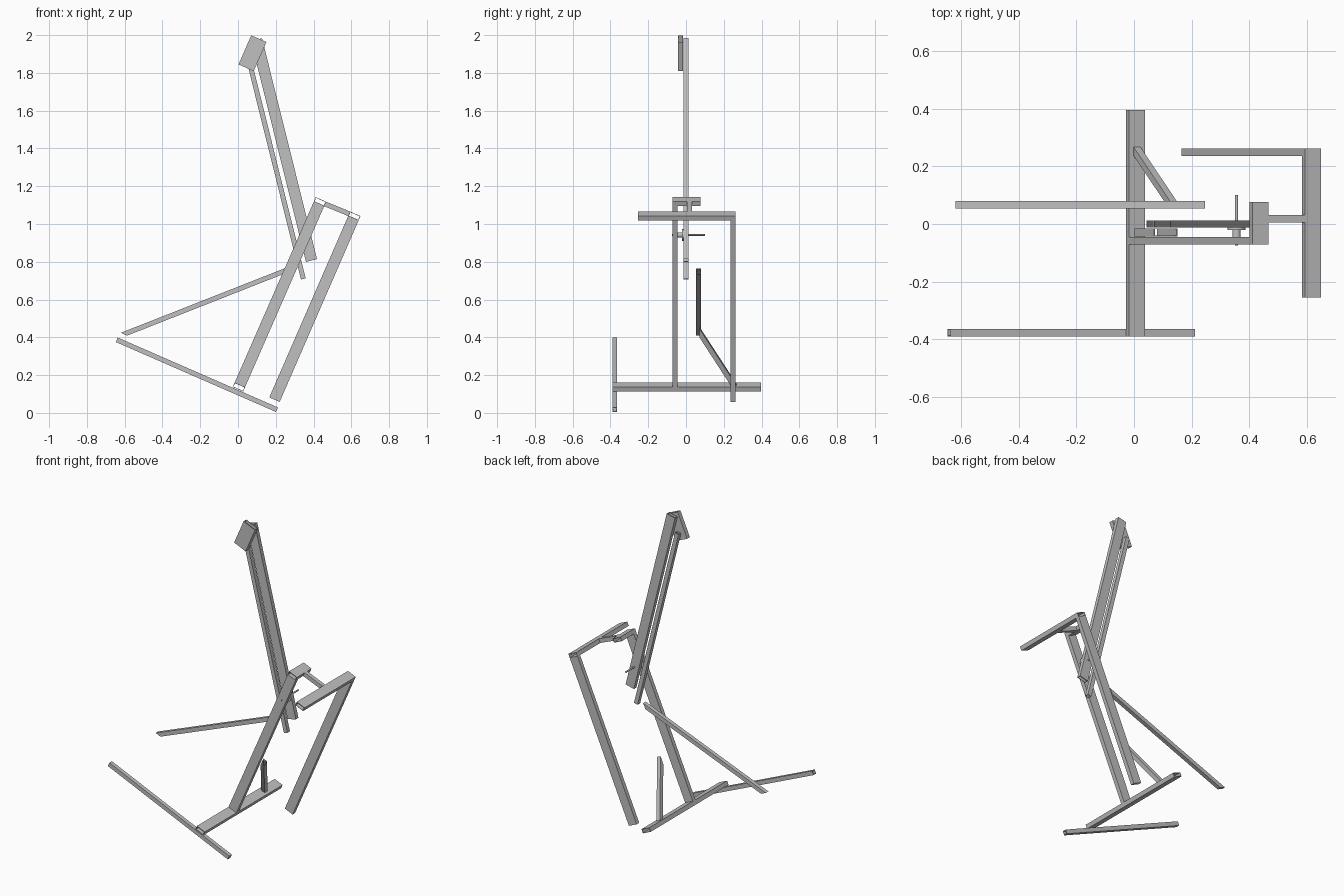
import bpy, bmesh, math
from mathutils import Vector

cube = bpy.data.objects.get("Cube")
if cube:
    bpy.data.objects.remove(cube, do_unlink=True)

grey = bpy.data.materials.new("steel grey")
grey.use_nodes = True
COLOUR = (0.53, 0.53, 0.53, 1)
grey.diffuse_color = COLOUR
grey.node_tree.nodes["Principled BSDF"].inputs["Base Color"].default_value = COLOUR

WALL = 0.003
T = 0.026      # tube thickness
W = 0.06       # tube width
Y = Vector((0, 1, 0))
TILT = math.radians(66.4)
U = Vector((math.cos(TILT), 0, math.sin(TILT)))    # along the tilted post
V = Vector((math.sin(TILT), 0, -math.cos(TILT)))   # across the tilted post
M = Vector((-0.2414, 0, 0.9704))                   # along the mast


def P(x, y, z):
    return Vector((x, y, z))


def finish(name, bm):
    bmesh.ops.recalc_face_normals(bm, faces=bm.faces)
    mesh = bpy.data.meshes.new(name)
    bm.to_mesh(mesh)
    bm.free()
    mesh.materials.append(grey)
    ob = bpy.data.objects.new(name, mesh)
    bpy.context.collection.objects.link(ob)
    return ob


def tube(name, p0, p1, side, w, d, cut0=0, cut1=0):
    """Open rectangular tube; w along side, d across it, ends mitred by the cuts."""
    axis = (p1 - p0).normalized()
    side = (side - axis * side.dot(axis)).normalized()
    other = axis.cross(side)
    bm = bmesh.new()
    rings = []
    for p, cut in ((p0, cut0), (p1, cut1)):
        for inset in (0, WALL):
            a, b = w / 2 - inset, d / 2 - inset
            rings.append([bm.verts.new(p + side * i * a + other * j * b + axis * i * a * cut)
                          for i, j in ((-1, -1), (1, -1), (1, 1), (-1, 1))])
    out0, in0, out1, in1 = rings
    for r, s in ((out0, out1), (out1, in1), (in1, in0), (in0, out0)):
        for k in range(4):
            n = (k + 1) % 4
            bm.faces.new((r[k], r[n], s[n], s[k]))
    return finish(name, bm)


def rod(name, x, z, y0, y1, radius, sides=24):
    """Round bar along y."""
    bm = bmesh.new()
    bmesh.ops.create_cone(bm, cap_ends=True, segments=sides, radius1=radius,
                          radius2=radius, depth=y1 - y0)
    for v in bm.verts:
        v.co = Vector((x + v.co.x, (y0 + y1) / 2 + v.co.z, z + v.co.y))
    ob = finish(name, bm)
    for f in ob.data.polygons:
        f.use_smooth = len(f.vertices) == 4
    for e in ob.data.edges:
        a, b = (ob.data.vertices[i].co.y for i in e.vertices)
        e.use_edge_sharp = abs(a - b) < 1e-5
    return ob


def drill(ob, holes):
    """Cut round through holes along y."""
    for x, z, radius in holes:
        cutter = rod("hole_cutter", x, z, -0.3, 0.3, radius, 20)
        cutter.hide_render = True
        mod = ob.modifiers.new("hole", 'BOOLEAN')
        mod.operation = 'DIFFERENCE'
        mod.solver = 'EXACT'
        mod.object = cutter
        bpy.context.view_layer.objects.active = ob
        bpy.ops.object.modifier_apply(modifier=mod.name)
        bpy.data.objects.remove(cutter, do_unlink=True)
    for f in ob.data.polygons:
        f.use_smooth = False


# Base: long beam with the foot bar across it
tube("base_beam", P(-0.642, -0.377, 0.387), P(0.206, -0.377, 0.017), U, T, T)
foot = P(0.005, 0, 0.137)
tube("foot_bar", foot - Y * 0.39, foot + Y * 0.396, V, W, T)

# Post with its top crossbar
top = P(0.434, 0, 1.118)
post = tube("post", foot + U * T / 2 - Y * 0.058, top - U * T / 2 - Y * 0.058, V, W, T)
drill(post, [(0.241, 0.683, 0.016), (0.148, 0.468, 0.016), (0.079, 0.31, 0.006)])
tube("top_crossbar", top - Y * 0.072, top + Y * 0.076, V, W, T)

# Outer frame: link, handle bar and hanging leg
bar = P(0.616, 0, 1.042)
tube("top_link", top + V * W / 2 + Y * 0.019, bar - V * W / 2 + Y * 0.019, U, T, T)
tube("outer_bar", bar - Y * 0.255, bar + Y * 0.262, V, W, T)
tube("outer_leg", P(0.193, 0.249, 0.07), bar - U * T / 2 + Y * 0.249, V, W, T)

# Sloping stay, mitred at both ends
tube("sloping_stay", P(-0.6035, 0.067, 0.4165), P(0.2395, 0.067, 0.7485), P(0, 0, 1),
     T, T, -1, 1)

# Brace rising from the foot bar, mitred flat below and upright above
low = foot + U * 0.013 + Y * 0.2525
high = foot + U * 0.316 + Y * 0.072
run = (high - low).normalized()
slope = run.dot(U) / -run.dot(Y)
tube("foot_brace", low, high, U, T, T, -1 / slope, slope)

# Mast and parallel rod
mast = tube("mast", P(0.389, 0, 0.807), P(0.389, 0, 0.807) + M * 1.205,
            P(1, 0, 0), W, T)
drill(mast, [(0.384, 0.833, 0.006), (0.098, 1.96, 0.006)])
link = tube("parallel_rod", P(0.346, 0, 0.709), P(0.346, 0, 0.709) + M * 1.2,
            P(1, 0, 0), T, T)
drill(link, [(0.341, 0.728, 0.005), (0.054, 1.855, 0.005)])

# Head block joining mast and rod
head = P(0.0765, -0.029, 1.904)
block = tube("head_block", head - U * 0.084, head + U * 0.084, V, 0.088, 0.028)
drill(block, [(0.098, 1.96, 0.006), (0.052, 1.855, 0.006)])

# Pivot between post and mast
rod("pivot_bolt", 0.356, 0.942, -0.074, 0.1, 0.005)
rod("pivot_spacer", 0.356, 0.942, -0.045, -0.02, 0.014)
rod("pivot_washer", 0.356, 0.942, -0.02, -0.013, 0.032)
